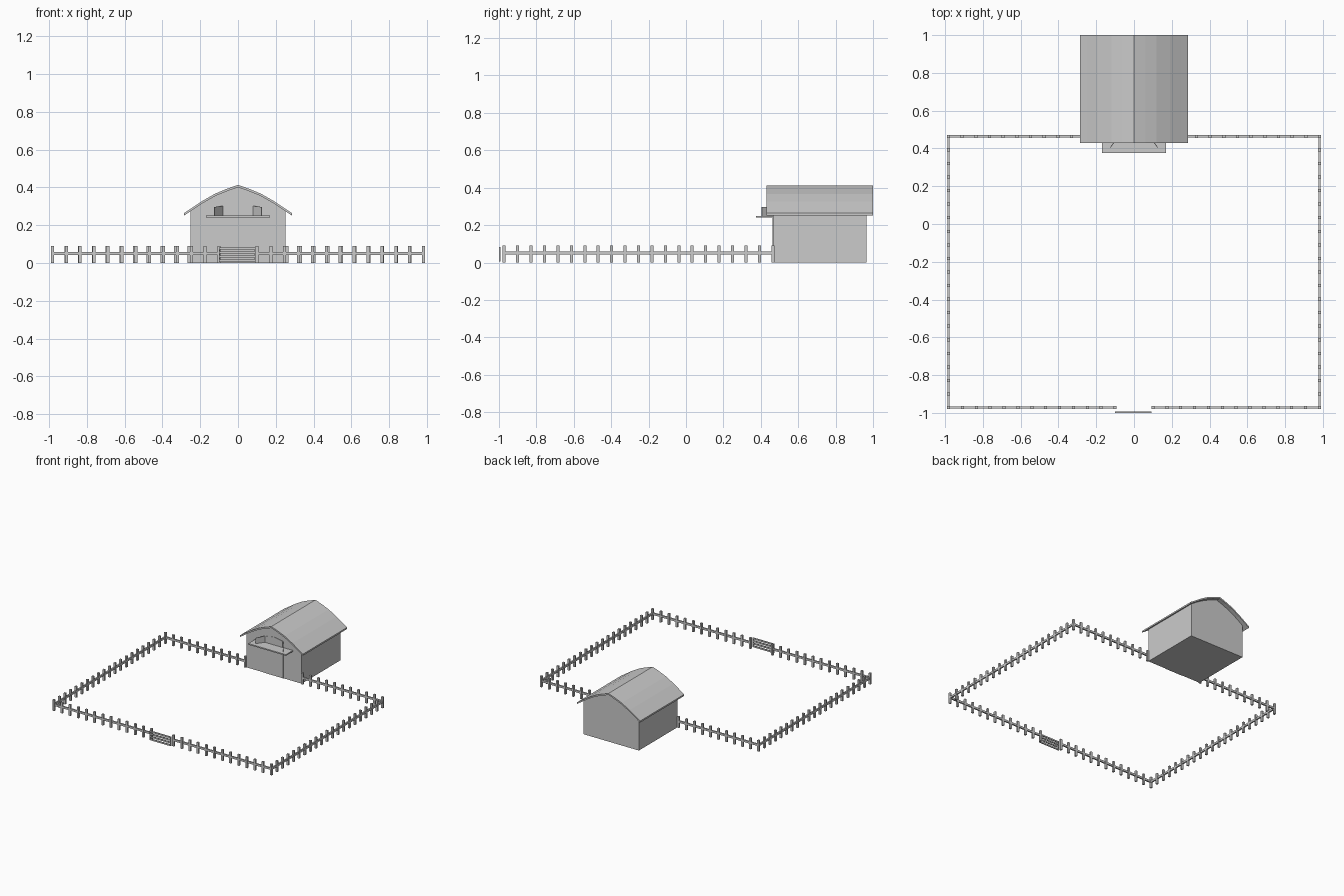
import bpy, bmesh, math
from mathutils import Vector, Matrix

if "Cube" in bpy.data.objects:
    bpy.data.objects.remove(bpy.data.objects["Cube"])


def finish(name, bm):
    bmesh.ops.recalc_face_normals(bm, faces=bm.faces)
    me = bpy.data.meshes.new(name)
    bm.to_mesh(me)
    bm.free()
    ob = bpy.data.objects.new(name, me)
    bpy.context.collection.objects.link(ob)
    return ob


def add_box(bm, x0, x1, y0, y1, z0, z1):
    m = Matrix.Translation(((x0 + x1) / 2, (y0 + y1) / 2, (z0 + z1) / 2))
    bmesh.ops.create_cube(bm, size=1, matrix=m @ Matrix.Diagonal((x1 - x0, y1 - y0, z1 - z0, 1)))


def box(name, *dims):
    bm = bmesh.new()
    add_box(bm, *dims)
    return finish(name, bm)


def prism(name, profile, y0, y1):
    """Extrude an x-z profile along y."""
    bm = bmesh.new()
    face = bm.faces.new([bm.verts.new((x, y0, z)) for x, z in profile])
    ext = bmesh.ops.extrude_face_region(bm, geom=[face])
    verts = [v for v in ext["geom"] if isinstance(v, bmesh.types.BMVert)]
    bmesh.ops.translate(bm, verts=verts, vec=(0, y1 - y0, 0))
    return finish(name, bm)


# Barn roof: softly bowed gable shell
half = [(0.285, 0.264), (0.25, 0.287), (0.19, 0.327), (0.12, 0.367), (0.06, 0.392)]
T = 0.013
top = half + [(0, 0.413)] + [(-x, z) for x, z in reversed(half)]
prism("barn_roof", top + [(x, z - T) for x, z in reversed(top)], 0.43, 1.0)

# Barn body with gable ends meeting the roof underside
under = [(x, z - T + 0.002) for x, z in top if abs(x) < 0.26]
prism("barn_body", [(-0.25, 0), (0.25, 0)] + under, 0.465, 0.965)

# Barn doors and loft back panels
for s, side in ((-1, "left"), (1, "right")):
    a, b = sorted((s * 0.0005, s * 0.085))
    box("barn_door_" + side, a, b, 0.462, 0.466, 0, 0.238)
    prism("loft_panel_" + side, [(0, 0.248), (s * 0.08, 0.248), (s * 0.08, 0.301), (0, 0.315)],
          0.463, 0.466)
    # Open loft shutter, swung outward from its hinge
    bm = bmesh.new()
    h, e = Vector((s * 0.082, 0.465, 0)), Vector((s * 0.125, 0.405, 0))
    n = (e - h).cross(Vector((0, 0, 1))).normalized() * 0.002
    loop = [h - n, e - n, e + n, h + n]
    lo = [bm.verts.new((p.x, p.y, 0.248)) for p in loop]
    hi = [bm.verts.new((p.x, p.y, z)) for p, z in zip(loop, (0.301, 0.296, 0.296, 0.301))]
    bm.faces.new(lo)
    bm.faces.new(hi)
    for i in range(4):
        j = (i + 1) % 4
        bm.faces.new((lo[i], lo[j], hi[j], hi[i]))
    finish("loft_shutter_" + side, bm)

# Loft platform
box("loft_platform", -0.17, 0.17, 0.375, 0.466, 0.24, 0.25)


# Fence runs: posts plus one rail
def fence(name, start, end, count):
    bm = bmesh.new()
    a, b = Vector(start), Vector(end)
    w = 0.008
    for i in range(count):
        p = a.lerp(b, i / (count - 1))
        add_box(bm, p.x - w, p.x + w, p.y - w, p.y + w, 0, 0.09)
    r = 0.006
    add_box(bm, min(a.x, b.x) - r, max(a.x, b.x) + r,
            min(a.y, b.y) - r, max(a.y, b.y) + r, 0.042, 0.058)
    finish(name, bm)


X, YF, YB = 0.982, -0.972, 0.464
for s, side in ((-1, "left"), (1, "right")):
    fence("side_fence_" + side, (s * X, YF), (s * X, YB), 21)
    fence("front_fence_" + side, (s * X, YF), (s * 0.1, YF), 13)
    fence("back_fence_" + side, (s * X, YB), (s * 0.258, YB), 11)

# Gate: horizontal bars between slim stiles
bm = bmesh.new()
for z in (0.012, 0.034, 0.055, 0.076):
    add_box(bm, -0.1, 0.092, -1.0, -0.992, z - 0.006, z + 0.006)
for x in (-0.1, 0.088):
    add_box(bm, x, x + 0.004, -1.0, -0.992, 0.006, 0.082)
finish("gate", bm)
